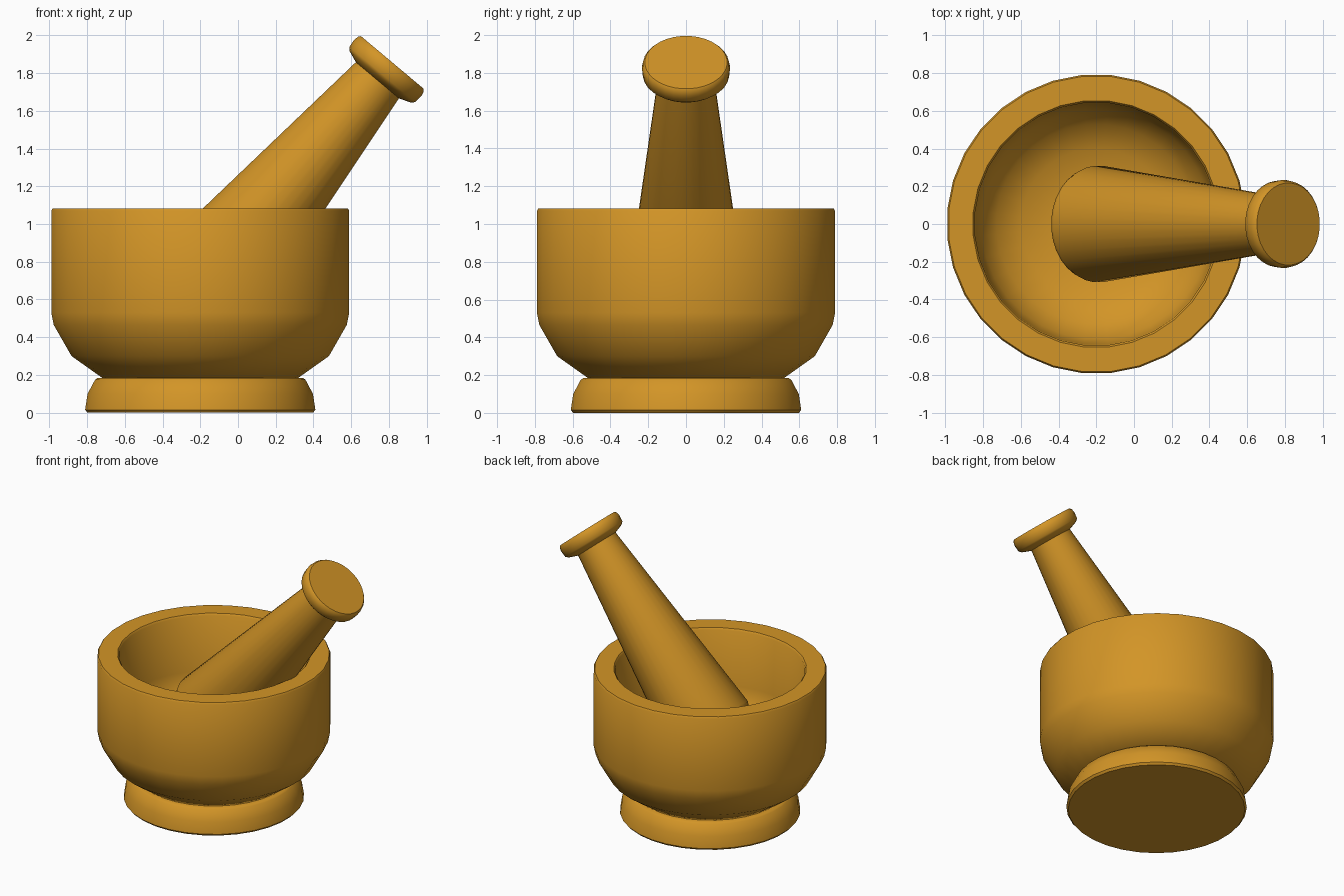
import bpy, bmesh, math
from mathutils import Vector, Matrix

if "Cube" in bpy.data.objects:
    bpy.data.objects.remove(bpy.data.objects["Cube"])

wood = bpy.data.materials.new("golden_wood")
wood.diffuse_color = (0.65, 0.30, 0.02, 1)
wood.use_nodes = True
wood.node_tree.nodes["Principled BSDF"].inputs["Base Color"].default_value = wood.diffuse_color

def lathe(name, profile, matrix, sides=32):
    """Spin a (radius, height) profile about local z; ends close on the axis."""
    bm = bmesh.new()
    rings = []
    for r, h in profile:
        if r == 0:
            rings.append([bm.verts.new((0, 0, h))] * sides)
        else:
            rings.append([bm.verts.new((r * math.cos(a), r * math.sin(a), h))
                          for a in ((i + 0.5) * math.tau / sides for i in range(sides))])
    for lo, hi in zip(rings, rings[1:]):
        for i in range(sides):
            j = (i + 1) % sides
            bm.faces.new(dict.fromkeys((lo[i], lo[j], hi[j], hi[i])))
    bmesh.ops.recalc_face_normals(bm, faces=bm.faces)
    me = bpy.data.meshes.new(name)
    bm.to_mesh(me)
    bm.free()
    me.materials.append(wood)
    ob = bpy.data.objects.new(name, me)
    ob.matrix_world = matrix
    bpy.context.collection.objects.link(ob)
    bpy.ops.object.select_all(action='DESELECT')
    ob.select_set(True)
    bpy.context.view_layer.objects.active = ob
    bpy.ops.object.shade_smooth_by_angle(angle=math.radians(40))
    return ob

centre = Matrix.Translation((-0.2, 0, 0))

# Foot ring under the bowl
lathe("mortar_foot", [(0, 0), (0.60, 0), (0.613, 0.015), (0.60, 0.10),
                      (0.56, 0.175), (0.545, 0.185), (0, 0.185)], centre)

# Thick-walled bowl with a rounded hollow
lathe("mortar_bowl", [(0, 0.18), (0.515, 0.18), (0.685, 0.30), (0.78, 0.465),
                      (0.793, 0.53), (0.793, 1.07), (0.785, 1.083), (0.655, 1.083),
                      (0.645, 1.07), (0.64, 0.66), (0.61, 0.55), (0.53, 0.44),
                      (0.40, 0.37), (0.22, 0.335), (0, 0.33)], centre)

# Pestle leaning to the right: tapered shaft with a domed grinding end
lean = Matrix.Translation((0.787, 0, 1.819)) @ Matrix.Rotation(math.radians(40), 4, 'Y')
dome = [(0.31 * math.sin(t), -1.52 - 0.12 * math.cos(t))
        for t in (i * math.pi / 12 for i in range(7))]
dome[0] = (0, -1.64)
lathe("pestle_shaft", dome + [(0.15, -0.077), (0.15, -0.03), (0, -0.03)], lean)

# Pestle knob
lathe("pestle_knob", [(0, -0.075), (0.15, -0.075), (0.212, -0.052), (0.229, -0.035),
                      (0.233, 0.01), (0.228, 0.036), (0.218, 0.048), (0, 0.048)], lean)
